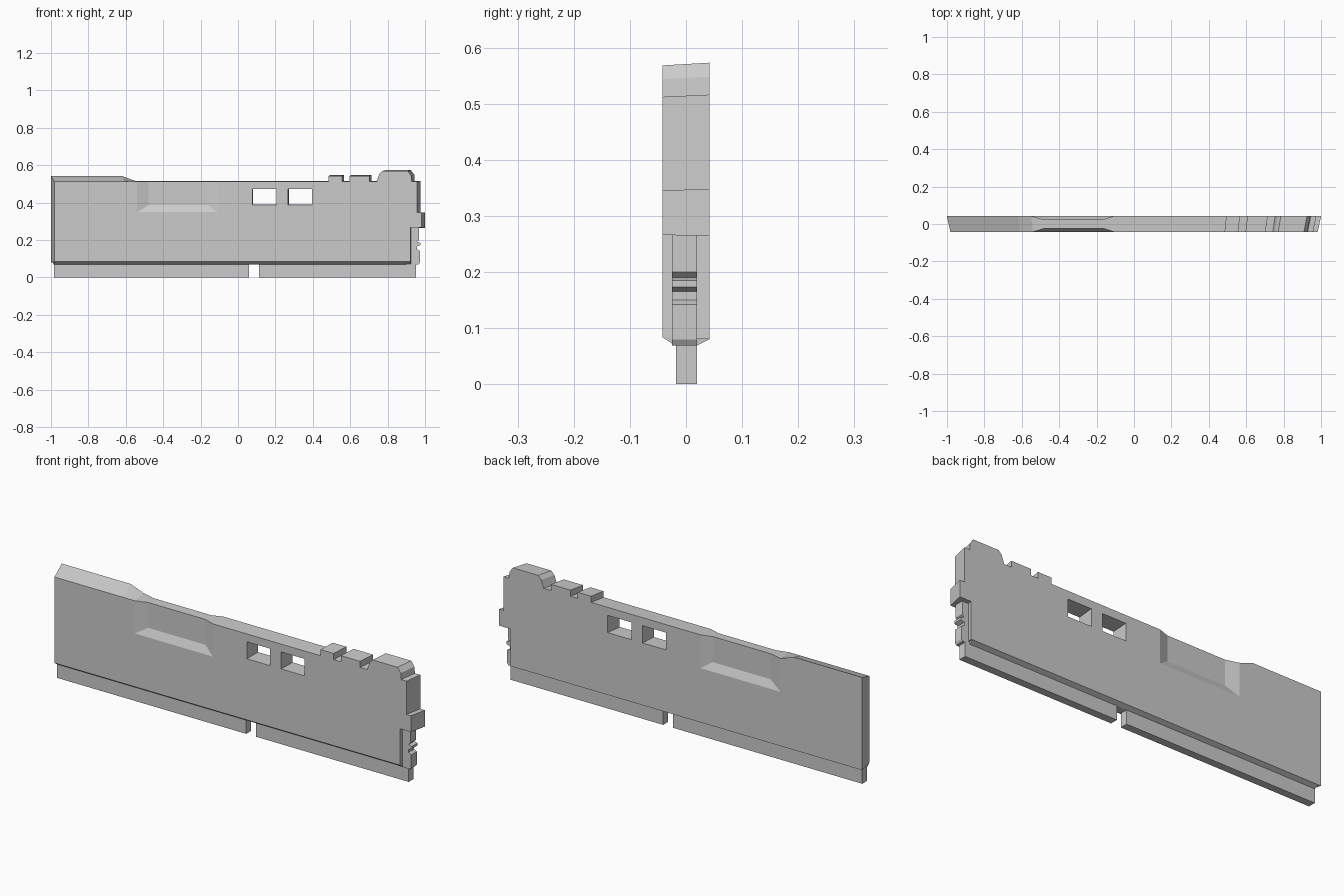
import bpy, bmesh

if "Cube" in bpy.data.objects:
    bpy.data.objects.remove(bpy.data.objects["Cube"])

HALF = 0.042  # half thickness of the shell


def solid(name, front, back, y0, y1):
    """Loft an x/z outline at y0 to a matching outline at y1."""
    bm = bmesh.new()
    a = [bm.verts.new((x, y0, z)) for x, z in front]
    b = [bm.verts.new((x, y1, z)) for x, z in back]
    bm.faces.new(a)
    bm.faces.new(b[::-1])
    n = len(a)
    for i in range(n):
        j = (i + 1) % n
        bm.faces.new((a[j], a[i], b[i], b[j]))
    bmesh.ops.recalc_face_normals(bm, faces=bm.faces)
    me = bpy.data.meshes.new(name)
    bm.to_mesh(me)
    bm.free()
    ob = bpy.data.objects.new(name, me)
    bpy.context.collection.objects.link(ob)
    return ob


def prism(name, pts, y0, y1):
    return solid(name, pts, pts, y0, y1)


def rect(x0, x1, z0, z1):
    return [(x0, z0), (x1, z0), (x1, z1), (x0, z1)]


# heat spreader shell with its stepped top and right side
T = 0.516
back = [(-1, 0.08), (0.938, 0.08), (0.938, 0.265), (1, 0.265), (1, 0.347),
        (0.975, 0.347), (0.975, T), (0.945, T), (0.943, 0.548), (0.925, 0.573),
        (0.785, 0.573), (0.768, 0.555), (0.755, T),
        (0.715, T), (0.715, 0.547), (0.607, 0.547), (0.607, T),
        (0.567, T), (0.567, 0.547), (0.493, 0.547), (0.493, T),
        (-0.55, T), (-0.62, 0.542), (-1, 0.542)]
# the raised left ridge slopes down to the front
front = [(x, min(z, T) if x < -0.56 else z) for x, z in back]
shell = solid("heat_spreader", front, back, -HALF, HALF)

# cutters: two windows and a bevelled grip recess on each face
cutters = [prism("window_cutter", rect(x, x + 0.13, 0.39, 0.476), -0.1, 0.1)
           for x in (0.08, 0.272)]
outer = rect(-0.55, -0.11, 0.35, 0.7)
inner = rect(-0.485, -0.165, 0.388, 0.7)
depth = 0.018
# extend the slanted sides a little beyond the face for a clean cut
k = 0.3
over = [(ox + (ox - ix) * k, oz + (oz - iz) * k)
        for (ox, oz), (ix, iz) in zip(outer, inner)]
e = HALF + depth * k
cutters.append(solid("front_grip_cutter", over, inner, -e, -HALF + depth))
cutters.append(solid("back_grip_cutter", inner, over, HALF - depth, e))
for c in cutters:
    m = shell.modifiers.new("cut", "BOOLEAN")
    m.operation, m.solver, m.object = "DIFFERENCE", "EXACT", c

dg = bpy.context.evaluated_depsgraph_get()
mesh = bpy.data.meshes.new_from_object(shell.evaluated_get(dg))
shell.modifiers.clear()
shell.data = mesh
for c in cutters:
    bpy.data.objects.remove(c)

# the shell narrows slightly towards the front
for v in mesh.vertices:
    s = 1 - 0.018 * (HALF - v.co.y) / (2 * HALF)
    v.co.x *= s
    v.co.z = 0.3 + (v.co.z - 0.3) * s

# chamfered underside between shell and board
bm = bmesh.new()
rings = []
for x0, x1, y, z in ((-0.985, 0.925, 0.02, 0.069), (-0.99, 0.93, HALF, 0.084)):
    xf = 0.008 if y == HALF else 0
    rings.append([bm.verts.new(p) for p in
                  ((x0 + xf, -y, z), (x1 - xf, -y, z), (x1, y, z - xf / 2), (x0, y, z - xf / 2))])
a, b = rings
bm.faces.new(a)
bm.faces.new(b)
for i in range(4):
    j = (i + 1) % 4
    bm.faces.new((a[i], a[j], b[j], b[i]))
bmesh.ops.recalc_face_normals(bm, faces=bm.faces)
me = bpy.data.meshes.new("underside_chamfer")
bm.to_mesh(me)
bm.free()
bpy.context.collection.objects.link(bpy.data.objects.new("underside_chamfer", me))

# circuit board edge: two contact strips with a key gap
for name, x0, x1 in (("long_contact_strip", -0.985, 0.058),
                     ("short_contact_strip", 0.112, 0.953)):
    prism(name, rect(x0, x1, 0, 0.08), -0.018, 0.02)

# exposed board end with its latch notch
prism("board_end", [(0.9, 0.069), (0.965, 0.069), (0.972, 0.08), (0.972, 0.142),
                    (0.957, 0.15), (0.957, 0.165), (0.975, 0.173), (0.975, 0.185),
                    (0.957, 0.19), (0.968, 0.2), (0.968, 0.27), (0.9, 0.27)],
      -0.025, 0.02)
